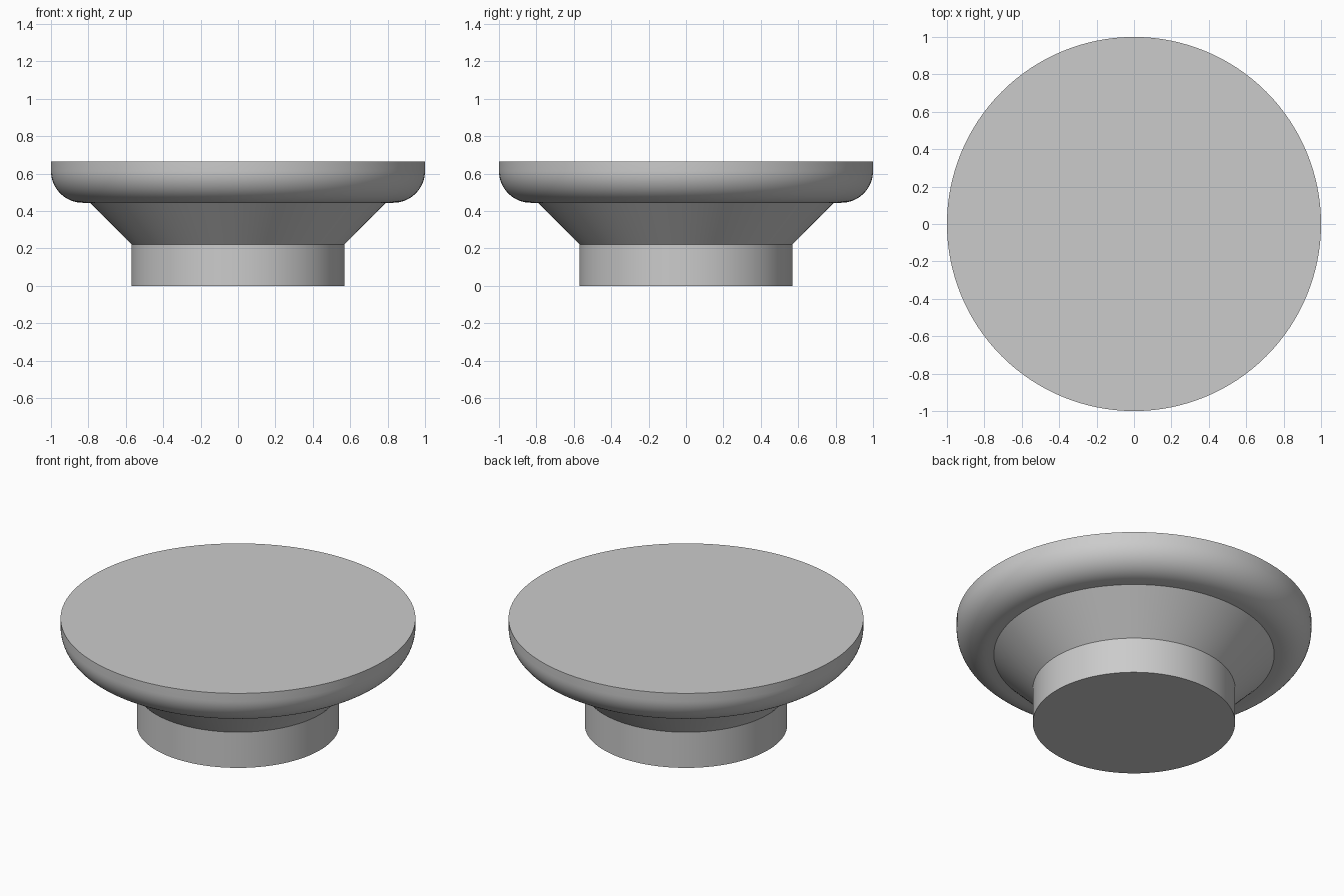
import bpy
import bmesh
from math import radians, sin, cos, pi

SEGMENTS = 128
ARC_STEPS = 16

cube = bpy.data.objects.get("Cube")
if cube:
    bpy.data.objects.remove(cube, do_unlink=True)

# Plain grey finish
grey = bpy.data.materials.new("grey")
grey.use_nodes = True
colour = (0.6, 0.6, 0.6, 1.0)
grey.diffuse_color = colour
grey.node_tree.nodes["Principled BSDF"].inputs["Base Color"].default_value = colour

# Profile as (radius, height): foot, flared neck, rounded underside, straight rim
foot_radius, neck_radius, rim_radius = 0.57, 0.79, 1.0
foot_top, head_bottom, head_top = 0.222, 0.444, 0.664
fillet = 0.17
profile = [(foot_radius, 0), (foot_radius, foot_top), (neck_radius, head_bottom)]
for i in range(ARC_STEPS + 1):
    a = pi / 2 * i / ARC_STEPS
    profile.append((rim_radius - fillet + fillet * sin(a),
                    head_bottom + fillet - fillet * cos(a)))
profile.append((rim_radius, head_top))

# Revolve the profile into rings, then cap both ends
bm = bmesh.new()
rings = []
for r, z in profile:
    rings.append([bm.verts.new((r * cos(2 * pi * k / SEGMENTS),
                                r * sin(2 * pi * k / SEGMENTS), z))
                  for k in range(SEGMENTS)])
for low, high in zip(rings, rings[1:]):
    for k in range(SEGMENTS):
        n = (k + 1) % SEGMENTS
        bm.faces.new((low[k], low[n], high[n], high[k]))
bm.faces.new(rings[0][::-1])
bm.faces.new(rings[-1])
bmesh.ops.recalc_face_normals(bm, faces=bm.faces[:])

mesh = bpy.data.meshes.new("round_knob")
bm.to_mesh(mesh)
bm.free()
mesh.materials.append(grey)
knob = bpy.data.objects.new("round_knob", mesh)
bpy.context.collection.objects.link(knob)

# Smooth sides with crisp rim, neck and foot edges
bpy.ops.object.select_all(action="DESELECT")
knob.select_set(True)
bpy.context.view_layer.objects.active = knob
bpy.ops.object.shade_smooth_by_angle(angle=radians(30))
